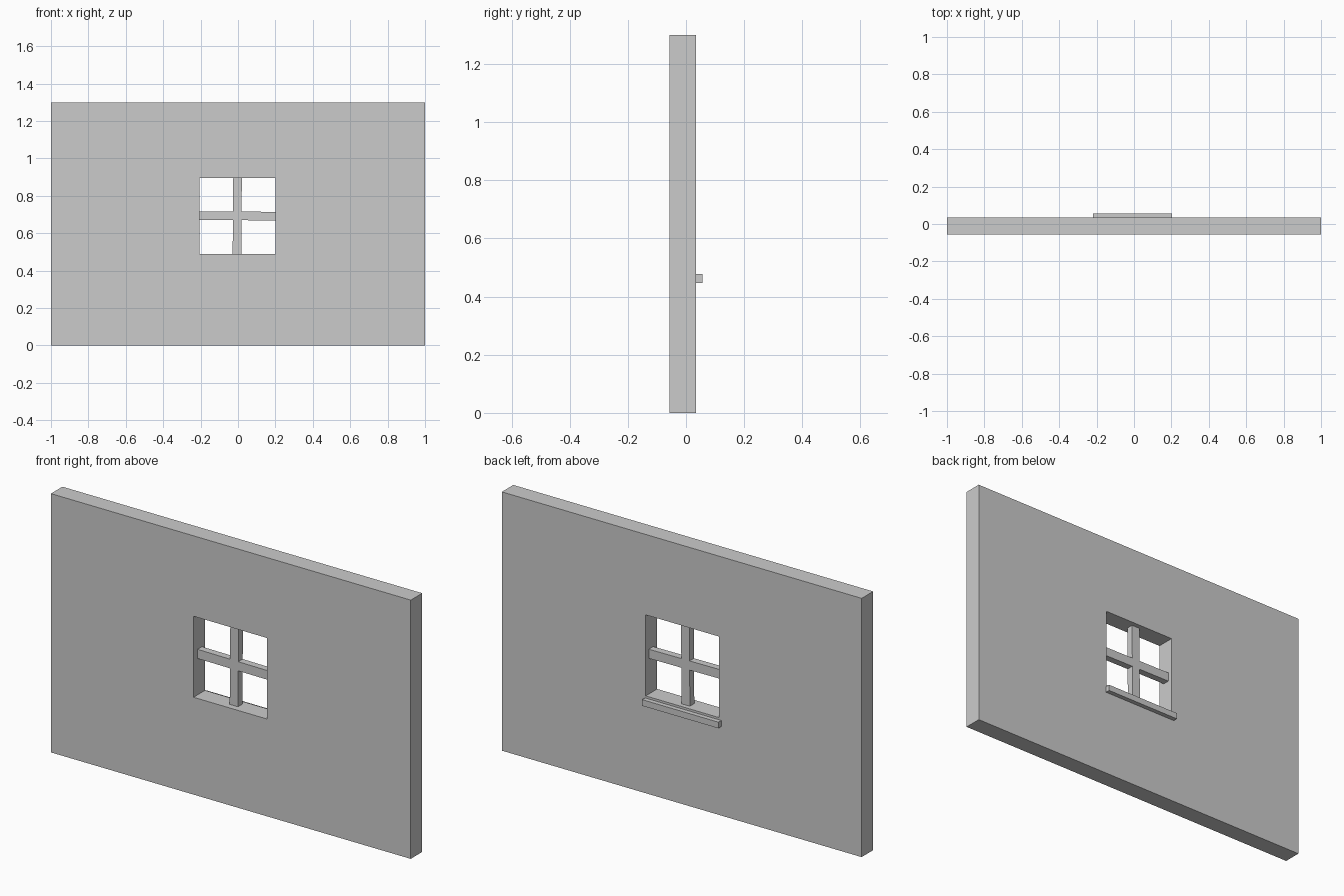
import bpy

if "Cube" in bpy.data.objects:
    bpy.data.objects.remove(bpy.data.objects["Cube"])


def box(name, x, z, y, tilt=0.0):
    """Box from (min, max) ranges on each axis, optionally turned about y."""
    bpy.ops.mesh.primitive_cube_add(
        size=1, location=[(r[0] + r[1]) / 2 for r in (x, y, z)])
    ob = bpy.context.object
    ob.name = name
    ob.scale = [r[1] - r[0] for r in (x, y, z)]
    bpy.ops.object.transform_apply(location=False, rotation=False, scale=True)
    ob.rotation_euler.y = tilt
    return ob


FRONT, BACK = -0.057, 0.034
OPEN_X, OPEN_Z = (-0.207, 0.2), (0.489, 0.896)
BAR_Y, TILT = (-0.025, 0.01), 0.008

# Wall with a square window opening
wall = box("wall", (-1, 1), (0, 1.3), (FRONT, BACK))
cutter = box("opening_cutter", OPEN_X, OPEN_Z, (-0.2, 0.2))
cut = wall.modifiers.new("opening", 'BOOLEAN')
cut.operation = 'DIFFERENCE'
cut.solver = 'EXACT'
cut.object = cutter
bpy.context.view_layer.objects.active = wall
bpy.ops.object.modifier_apply(modifier="opening")
bpy.data.objects.remove(cutter)

# Cross bars, set slightly askew inside the opening
box("vertical_bar", (-0.027, 0.019), (0.486, 0.899), BAR_Y, TILT)
box("horizontal_bar", (-0.21, 0.203), (0.67, 0.716), BAR_Y, TILT)

# Window sill on the back of the wall
box("sill", (-0.22, 0.204), (0.447, 0.478), (BACK, 0.057))
